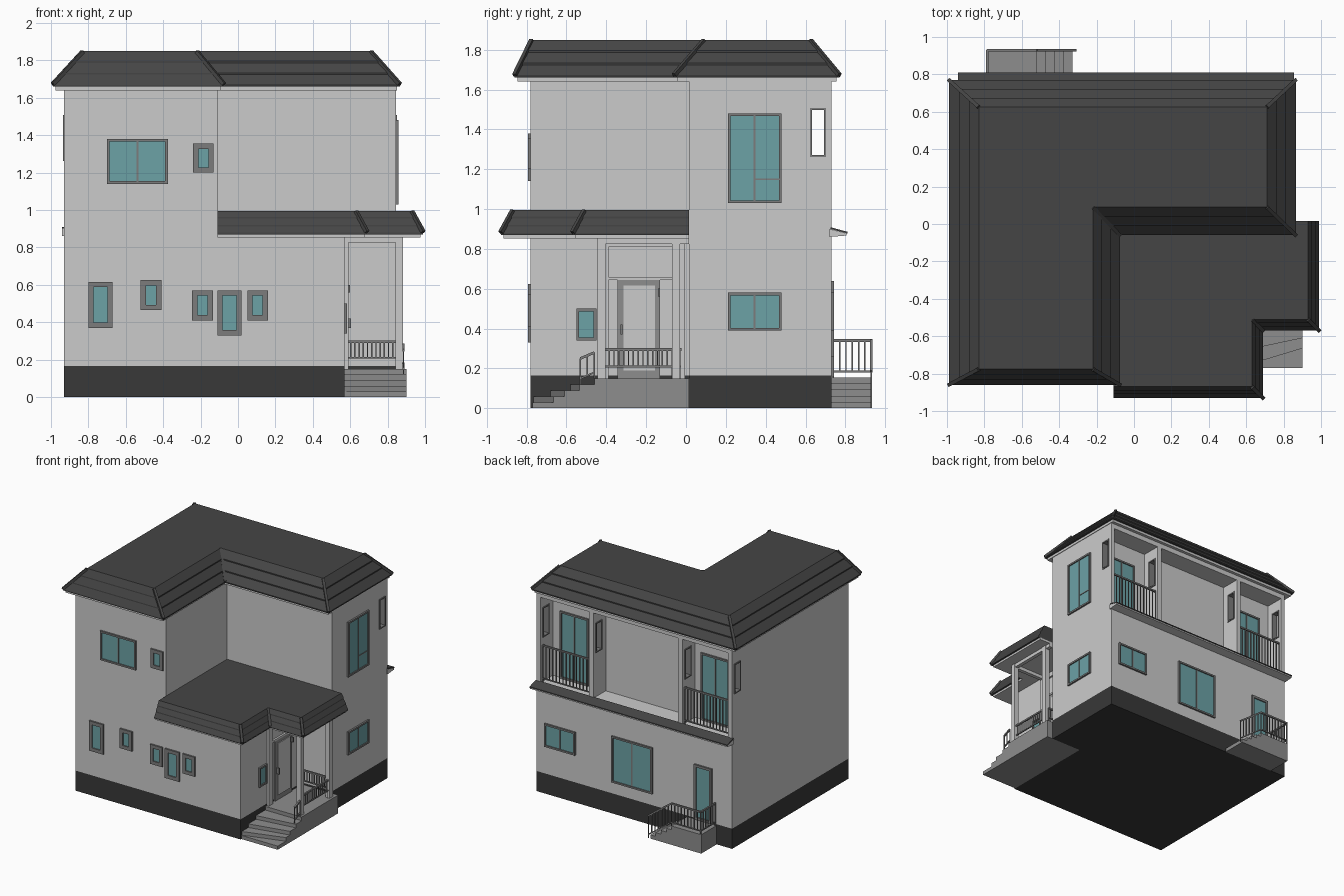
import bpy, bmesh
from mathutils import Vector, Matrix

if "Cube" in bpy.data.objects:
    bpy.data.objects.remove(bpy.data.objects["Cube"])


def mat(name, r, g, b):
    m = bpy.data.materials.new(name)
    m.diffuse_color = (r, g, b, 1)
    m.use_nodes = True
    m.node_tree.nodes["Principled BSDF"].inputs["Base Color"].default_value = m.diffuse_color
    return m


ROOF = mat("roof_dark", .06, .06, .06)
BASE = mat("plinth_dark", .04, .04, .04)
FRAME = mat("frame_grey", .2, .2, .2)
GLASS = mat("glass_teal", .15, .36, .38)
STONE = mat("stone_grey", .27, .27, .27)
WALL = mat("wall_light", .6, .6, .6)


def finish(name, bm, m):
    bmesh.ops.recalc_face_normals(bm, faces=bm.faces)
    me = bpy.data.meshes.new(name)
    bm.to_mesh(me)
    bm.free()
    me.materials.append(m)
    ob = bpy.data.objects.new(name, me)
    bpy.context.collection.objects.link(ob)
    return ob


def boxes(name, items, m):
    bm = bmesh.new()
    for x0, x1, y0, y1, z0, z1 in items:
        mx = Matrix.Translation(((x0 + x1) / 2, (y0 + y1) / 2, (z0 + z1) / 2))
        bmesh.ops.create_cube(bm, size=1, matrix=mx @ Matrix.Diagonal((x1 - x0, y1 - y0, z1 - z0, 1)))
    return finish(name, bm, m)


def bars(name, items, m):
    bm = bmesh.new()
    for p, q, w in items:
        p, q = Vector(p), Vector(q)
        d = q - p
        mx = Matrix.Translation((p + q) / 2) @ d.to_track_quat('Z', 'Y').to_matrix().to_4x4()
        bmesh.ops.create_cube(bm, size=1, matrix=mx @ Matrix.Diagonal((w, w, d.length, 1)))
    return finish(name, bm, m)


def loft(name, rings, m):
    bm = bmesh.new()
    vs = [[bm.verts.new(p) for p in r] for r in rings]
    n = len(rings[0])
    for a, b in zip(vs, vs[1:]):
        for i in range(n):
            j = (i + 1) % n
            bm.faces.new((a[i], a[j], b[j], b[i]))
    bm.faces.new(vs[0][::-1])
    bm.faces.new(vs[-1])
    return finish(name, bm, m)


def prism(name, pts, z0, z1, m):
    return loft(name, [[(x, y, z) for x, y in pts] for z in (z0, z1)], m)


# walls and plinth
ground = [(-.93, -.78), (.57, -.78), (.57, .015), (.845, .015), (.845, .73), (-.93, .73)]
upper = [(-.93, -.78), (-.11, -.78), (-.11, .015), (.845, .015), (.845, .57), (-.93, .57)]
prism("plinth", ground, 0, .165, BASE)
prism("ground_floor_walls", ground, .165, .9, WALL)
prism("upper_floor_walls", upper, .9, 1.65, WALL)

# balcony side walls with slot openings
fins, slots = [], []
for x0, x1 in ((-.93, -.895), (-.48, -.44), (.33, .37), (.81, .845)):
    fins += [(x0, x1, .57, .63, .9, 1.65), (x0, x1, .695, .73, .9, 1.65),
             (x0, x1, .63, .695, .9, 1.27), (x0, x1, .63, .695, 1.5, 1.65)]
    a, b = x0 - .006, x1 + .006
    slots += [(a, b, .622, .632, 1.262, 1.508), (a, b, .693, .703, 1.262, 1.508),
              (a, b, .632, .693, 1.262, 1.272), (a, b, .632, .693, 1.498, 1.508)]
boxes("balcony_side_walls", fins + [(-.93, .845, .57, .73, 1.6, 1.65)], WALL)
boxes("slot_frames", slots, FRAME)

# ledge below the balconies
for nm, prof, m in (("balcony_ledge", [(.72, .86), (.805, .867), (.805, .878), (.72, .9)], WALL),
                    ("balcony_ledge_tiles", [(.725, .9), (.81, .877), (.81, .886), (.725, .909)], ROOF)):
    loft(nm, [[(x, y, z) for y, z in prof] for x in (-.94, .855)], m)


# mansard roofs with stepped tile courses and hip caps
def roof(name, low, top, z0, z1, hips, courses=3, lip=.009):
    rings = [[(x, y, z0) for x, y in low]]
    for k in range(courses):
        for t, dz in ((k / courses, lip), ((k + 1) / courses, 0)):
            rings.append([(a[0] + (b[0] - a[0]) * t, a[1] + (b[1] - a[1]) * t, z0 + (z1 - z0) * t + dz)
                          for a, b in zip(low, top)])
    loft(name, rings, ROOF)
    bars(name + "_hip_caps", [((*low[i], z0 + .012), (*top[i], z1 - .004), .02) for i in hips], ROOF)


roof("main_roof",
     [(-.99, -.86), (-.075, -.86), (-.075, -.06), (.865, -.06), (.865, .77), (-.99, .77)],
     [(-.83, -.775), (-.22, -.775), (-.22, .09), (.71, .09), (.71, .625), (-.83, .625)],
     1.66, 1.85, range(6))
roof("porch_roof",
     [(-.11, -.93), (.69, -.93), (.69, -.57), (.99, -.57), (.99, .015), (-.11, .015)],
     [(-.11, -.87), (.63, -.87), (.63, -.51), (.93, -.51), (.93, .015), (-.11, .015)],
     .87, .995, (1, 2, 3))
prism("main_soffit", [(-.975, -.845), (-.09, -.845), (-.09, -.045), (.85, -.045), (.85, .755), (-.975, .755)],
      1.64, 1.662, WALL)
prism("porch_soffit", [(-.11, -.915), (.675, -.915), (.675, -.555), (.975, -.555), (.975, .015), (-.11, .015)],
      .853, .872, WALL)

# windows and glazed doors, collected per facade
frames, panes = [], []


def place(side, pos, u0, u1, d0, d1, z0, z1):
    if side == 'front':
        return (u0, u1, pos - d1, pos - d0, z0, z1)
    if side == 'back':
        return (u0, u1, pos + d0, pos + d1, z0, z1)
    return (pos + d0, pos + d1, u0, u1, z0, z1)


def window(side, pos, u0, u1, z0, z1, f=.014, split=True, bar=None):
    def fr(a, b, c, d, depth=.014):
        frames.append(place(side, pos, a, b, -.01, depth, c, d))
    fr(u0, u0 + f, z0, z1)
    fr(u1 - f, u1, z0, z1)
    fr(u0 + f, u1 - f, z0, z0 + f)
    fr(u0 + f, u1 - f, z1 - f, z1)
    c = (u0 + u1) / 2
    if split:
        fr(c - .005, c + .005, z0 + f, z1 - f, .01)
    if bar:
        fr(c, u1 - f, bar - .004, bar + .004, .009)
    panes.append(place(side, pos, u0 + f, u1 - f, -.01, .005, z0 + f, z1 - f))


window('front', -.78, -.70, -.375, 1.14, 1.38)
for w in ((-.24, -.13, 1.2, 1.355), (-.8, -.67, .37, .615), (-.52, -.41, .465, .625),
          (-.245, -.135, .41, .57), (-.11, .02, .33, .57), (.05, .16, .41, .57)):
    window('front', -.78, *w, f=.028, split=False)
window('right', .845, .21, .48, 1.03, 1.48, bar=1.15)
window('right', .845, .21, .48, .39, .58)
window('right', .57, -.55, -.45, .34, .5, split=False)
window('back', .73, .49, .77, .39, .58)
window('back', .73, -.21, .16, .26, .64)
window('back', .73, -.75, -.59, .16, .61, f=.02, split=False)
window('back', .57, .48, .74, .9, 1.45)
window('back', .57, -.8, -.54, .9, 1.45)
boxes("window_frames", frames, FRAME)
boxes("window_glass", panes, GLASS)

# entrance door
boxes("entrance_surround", [(.565, .59, -.44, -.39, .15, .85), (.565, .59, -.05, -.005, .15, .85),
                            (.565, .585, -.39, -.05, .645, .66), (.565, .585, -.39, -.05, .81, .85)], WALL)
boxes("entrance_door", [(.565, .58, -.345, -.13, .15, .645)], STONE)
boxes("entrance_door_panel", [(.57, .586, -.315, -.155, .19, .615)], WALL)
boxes("door_handles", [(.58, .605, -.33, -.32, .37, .42), (.58, .6, -.14, -.13, .56, .6)], FRAME)

# porch platform, posts, winding steps
boxes("porch_platform", [(.57, .9, -.46, .015, 0, .15)], STONE)
boxes("porch_posts", [(.842, .882, y, y + .04, .15, .86) for y in (-.445, -.07)]
      + [(.57, .882, -.44, -.41, .825, .86), (.847, .877, -.44, .015, .825, .86)], WALL)
fronts = [(-.77, -.77), (-.765, -.665), (-.68, -.61), (-.58, -.535)]
for i, (yl, yr) in enumerate(fronts):
    prism("porch_step_%d" % (i + 1), [(.57, yl), (.9, yr), (.9, -.455), (.57, -.455)],
          0, .03 * (i + 1), STONE)


# railings: rails along a segment with upright balusters
def railing(name, p, q, h, n, gap=.03, m=FRAME):
    p, q = Vector(p), Vector(q)
    up = Vector((0, 0, 1))
    items = [(p + up * h, q + up * h, .013), (p + up * gap, q + up * gap, .009)]
    for i in range(n + 1):
        b = p.lerp(q, i / n)
        items.append((b if i in (0, n) else b + up * gap, b + up * h, .007))
    bars(name, items, m)


railing("porch_side_rail", (.865, -.41, .15), (.865, -.07, .15), .145, 14, .06)
railing("porch_end_rail", (.58, -.03, .15), (.85, -.03, .15), .145, 12, .06)
railing("porch_step_rail", (.885, -.53, .12), (.885, -.46, .15), .13, 2)
railing("balcony_rail_east", (.375, .71, .9), (.805, .71, .9), .3, 14)
railing("balcony_rail_west", (-.89, .71, .9), (-.485, .71, .9), .3, 14)

# back landing with side steps
boxes("back_landing", [(-.79, -.52, .73, .93, 0, .155)], STONE)
boxes("back_steps", [(-.52, -.52 + .048 * (4 - i), .73, .93, .031 * i, .031 * (i + 1)) for i in range(4)], STONE)
railing("back_landing_rail", (-.785, .93, .155), (-.52, .93, .155), .185, 9)
railing("back_landing_side_rail", (-.785, .74, .155), (-.785, .93, .155), .185, 6)
railing("back_steps_rail", (-.52, .93, .155), (-.31, .93, 0), .185, 7)
